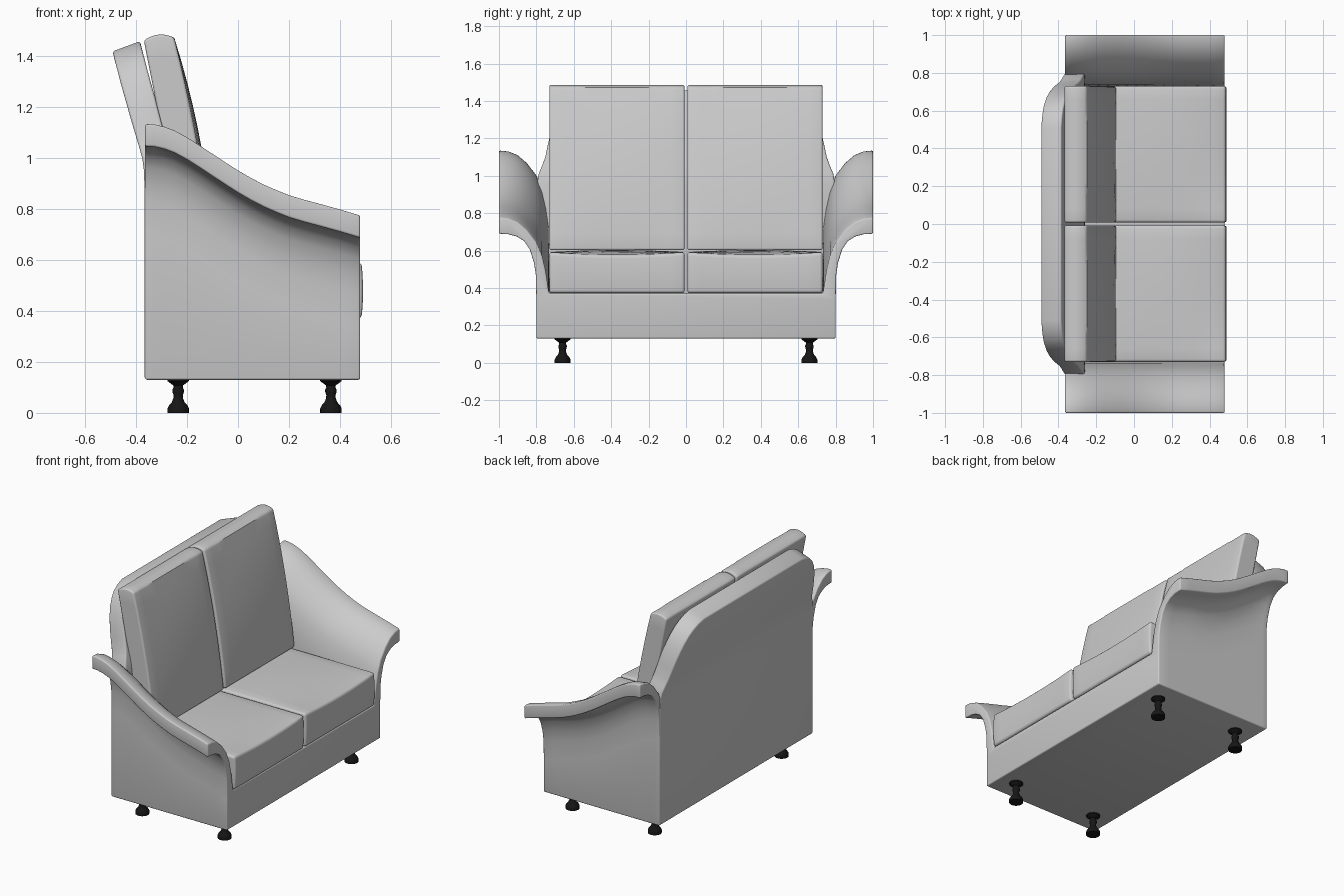
import bpy, bmesh, math

if "Cube" in bpy.data.objects:
    bpy.data.objects.remove(bpy.data.objects["Cube"])


def material(name, rgb):
    m = bpy.data.materials.new(name)
    m.diffuse_color = (*rgb, 1)
    m.use_nodes = True
    m.node_tree.nodes["Principled BSDF"].inputs["Base Color"].default_value = m.diffuse_color
    return m


FABRIC = material("grey fabric", (0.6, 0.6, 0.6))
BLACK = material("black lacquer", (0.008, 0.008, 0.008))


def finish(name, bm, mat, bevel=0.0, angle=40):
    """Round the hard edges, then turn the bmesh into a smooth shaded object."""
    bmesh.ops.recalc_face_normals(bm, faces=bm.faces[:])
    if bevel:
        hard = [e for e in bm.edges if e.calc_face_angle(0) > math.radians(50)]
        bmesh.ops.bevel(bm, geom=hard, offset=bevel, segments=3, profile=0.5,
                        affect='EDGES', clamp_overlap=True)
    me = bpy.data.meshes.new(name)
    bm.to_mesh(me)
    bm.free()
    me.materials.append(mat)
    ob = bpy.data.objects.new(name, me)
    bpy.context.collection.objects.link(ob)
    bpy.ops.object.select_all(action='DESELECT')
    ob.select_set(True)
    bpy.context.view_layer.objects.active = ob
    bpy.ops.object.shade_smooth_by_angle(angle=math.radians(angle))
    return ob


def loft(rings):
    """Skin a list of closed rings and cap both ends."""
    bm = bmesh.new()
    rows = [[bm.verts.new(p) for p in ring] for ring in rings]
    n = len(rows[0])
    for a, b in zip(rows, rows[1:]):
        for i in range(n):
            j = (i + 1) % n
            bm.faces.new((a[i], a[j], b[j], b[i]))
    bm.faces.new(rows[0])
    bm.faces.new(rows[-1])
    return bm


# Frame: U-shaped section with flared arms, swept from back to front
ARM = [(.80, -.35), (.803, -.22), (.813, -.155), (.835, -.085), (.865, -.04),
       (.905, -.015), (.95, -.003), (1.0, 0), (1.0, .088), (.95, .083),
       (.90, .063), (.85, .02), (.80, -.045), (.77, -.115), (.75, -.2), (.735, -.3)]
LIP = [(-.365, 1.047), (-.33, 1.046), (-.29, 1.037), (-.25, 1.022), (-.2, .995),
       (-.15, .963), (-.1, .93), (-.05, .897), (0, .865), (.05, .836), (.1, .81),
       (.15, .788), (.2, .768), (.26, .75), (.32, .734), (.4, .712), (.48, .688)]


def frame_ring(x, h):
    half = [(.80, .13)] + [(y, h + dz) for y, dz in ARM] + [(.73, .37)]
    return [(x, y, z) for y, z in half] + [(x, -y, z) for y, z in reversed(half)]


finish("sofa_frame_with_arms", loft([frame_ring(*s) for s in LIP]), FABRIC, .008)

# Back panel: leans backward above the arms, rounded top corners
PANEL = [(.131, .798, -.367), (.85, .798, -.367), (.95, .797, -.369), (1.0, .787, -.376),
         (1.04, .768, -.387), (1.08, .752, -.399), (1.14, .738, -.417), (1.2, .722, -.434),
         (1.26, .70, -.451), (1.31, .675, -.464), (1.35, .645, -.475), (1.38, .612, -.483),
         (1.405, .565, -.489), (1.42, .51, -.493)]


def panel_ring(z, w, x):
    rise = .04 * min(1, max(0, (z - .9) / .3))
    return [(x, -w, z), (x, w, z), (x + .108, w, z + rise), (x + .108, -w, z + rise)]


finish("back_panel", loft([panel_ring(*p) for p in PANEL]), FABRIC, .01)


def cushion(name, shape, bevel):
    """Gridded cube whose unit coordinates (0..1) are mapped by shape()."""
    bm = bmesh.new()
    bmesh.ops.create_cube(bm, size=1)
    bmesh.ops.subdivide_edges(bm, edges=bm.edges[:], cuts=9, use_grid_fill=True)
    for v in bm.verts:
        v.co = shape(*(c + .5 for c in v.co))
    finish(name, bm, FABRIC, bevel)


def hump(t):
    return 4 * t * (1 - t)


# Seat and back cushions, one pair on each side of the centre
for side, label in ((1, "left"), (-1, "right")):
    def seat(u, v, w):
        x = -.24 + .725 * u + .006 * u * hump(w)
        y = side * (.008 + .722 * v)
        sag = -.016 * hump(v) * u ** 3 + .012 * hump(u) * hump(v)
        return x, y, .372 + .22 * w + w * sag

    def back(u, v, w):
        z = .603 + .86 * w + w * (.018 * hump(u) + .01 * u)
        rear = -.20 - .17 * w
        front = -.095 - .155 * w + .03 * hump(w) * (.5 + .5 * hump(v))
        return rear + (front - rear) * u, side * (.008 + .722 * v), z

    cushion("seat_cushion_" + label, seat, .014)
    cushion("back_cushion_" + label, back, .014)

# Turned feet
FOOT = [(0, .042), (.018, .042), (.03, .036), (.042, .025), (.058, .019), (.07, .018),
        (.08, .022), (.09, .023), (.1, .018), (.108, .019), (.118, .033), (.125, .042),
        (.133, .042)]
for x, end in ((-.235, "rear"), (.365, "front")):
    for y, label in ((.66, "left"), (-.66, "right")):
        rings = [[(x + r * math.cos(a * math.tau / 20), y + r * math.sin(a * math.tau / 20), z)
                  for a in range(20)] for z, r in FOOT]
        finish(f"{end}_foot_{label}", loft(rings), BLACK)
